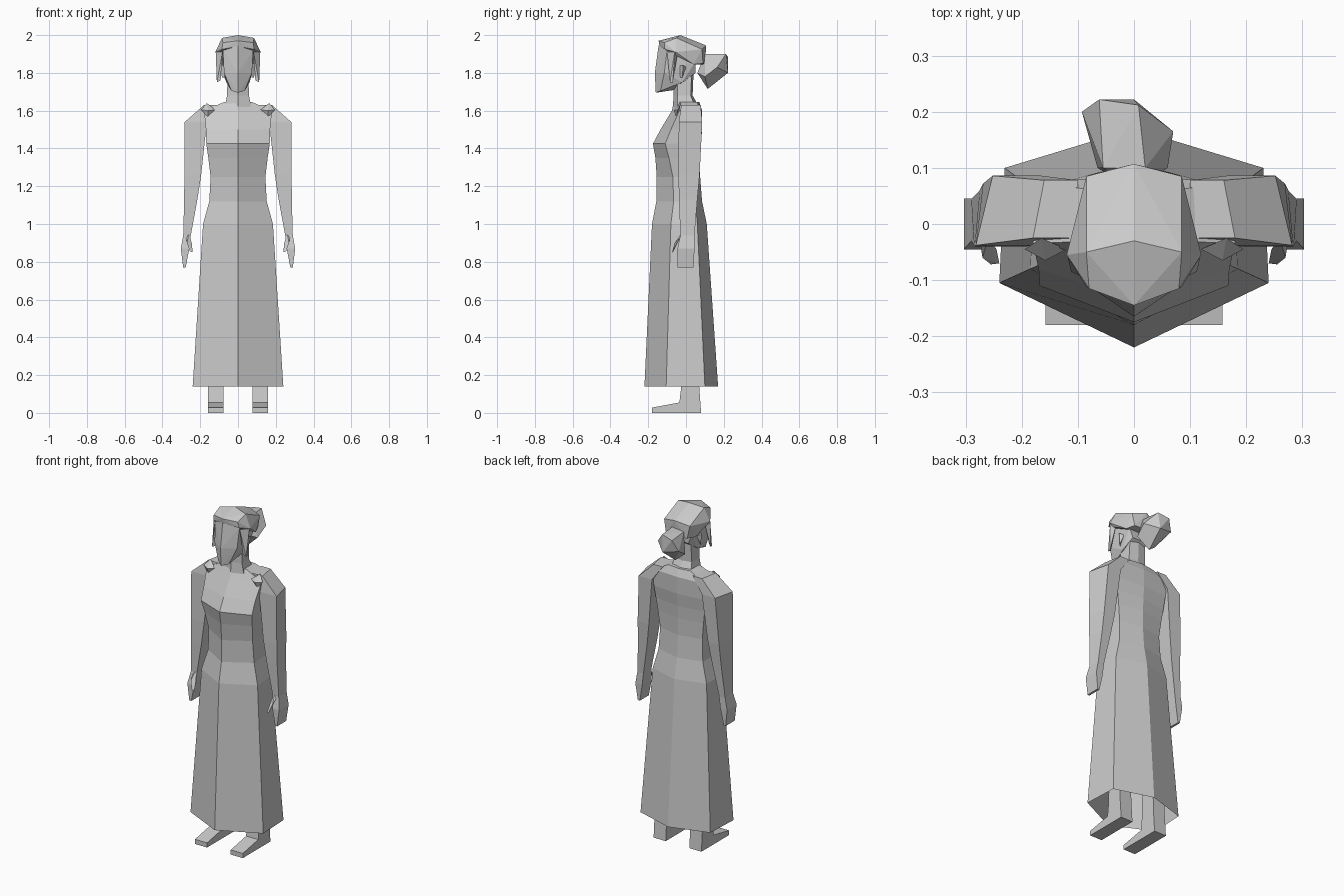
import bpy
import bmesh

default_cube = bpy.data.objects.get("Cube")
if default_cube:
    bpy.data.objects.remove(default_cube, do_unlink=True)

# One plain clay colour for the whole figure
clay = bpy.data.materials.new("light_grey_clay")
clay.use_nodes = True
clay.diffuse_color = (0.6, 0.6, 0.6, 1)
clay.node_tree.nodes["Principled BSDF"].inputs["Base Color"].default_value = clay.diffuse_color


def finish(name, bm, mirrored=False):
    """Turn a bmesh into a flat shaded object, optionally mirrored across x."""
    bmesh.ops.recalc_face_normals(bm, faces=bm.faces)
    mesh = bpy.data.meshes.new(name)
    bm.to_mesh(mesh)
    bm.free()
    mesh.materials.append(clay)
    obj = bpy.data.objects.new(name, mesh)
    bpy.context.scene.collection.objects.link(obj)
    if mirrored:
        modifier = obj.modifiers.new("mirror", "MIRROR")
        modifier.use_mirror_merge = False
    return obj


def loft(name, rings, mirrored=False, cap_start=True, cap_end=True):
    """Skin a list of closed cross-sections with equal point counts."""
    bm = bmesh.new()
    loops = [[bm.verts.new(point) for point in ring] for ring in rings]
    for lower, upper in zip(loops, loops[1:]):
        count = len(lower)
        for i in range(count):
            j = (i + 1) % count
            bm.faces.new((lower[i], lower[j], upper[j], upper[i]))
    if cap_start:
        bm.faces.new(loops[0])
    if cap_end:
        bm.faces.new(loops[-1])
    return finish(name, bm, mirrored)


def faceted(name, points, symmetric=False, mirrored=False):
    """Wrap points in a convex hull; symmetric adds their reflection first."""
    bm = bmesh.new()
    for x, y, z in points:
        bm.verts.new((x, y, z))
        if symmetric and x > 0:
            bm.verts.new((-x, y, z))
    hull = bmesh.ops.convex_hull(bm, input=bm.verts)
    unused = [v for v in hull["geom_interior"] if isinstance(v, bmesh.types.BMVert)]
    bmesh.ops.delete(bm, geom=unused, context="VERTS")
    bmesh.ops.dissolve_limit(bm, angle_limit=0.03, verts=bm.verts, edges=bm.edges)
    return finish(name, bm, mirrored)


def hexagon(z, half_width, front, side_front, side_back, back):
    """Six-sided section with a ridge at the front and the back."""
    w = half_width
    return [(0, front, z), (w, side_front, z), (w * 0.96, side_back, z),
            (0, back, z), (-w * 0.96, side_back, z), (-w, side_front, z)]


def arm_section(z, inner, outer, front, back, twist):
    """Four-sided section whose outer rear corner is pulled inward."""
    return [(inner, front, z), (outer, front, z),
            (outer - twist, back, z), (inner, back, z)]


# Long dress, open at the hem, rising into the chest and shoulders
dress_sections = [
    (.14, .24, -.22, -.105, .1, .17),
    (1, .185, -.18, -.08, .06, .11),
    (1.12, .152, -.157, -.065, .05, .085),
    (1.25, .145, -.155, -.07, .045, .075),
    (1.35, .157, -.162, -.09, .05, .075),
    (1.425, .168, -.175, -.11, .055, .08),
    (1.5, .17, -.135, -.08, .07, .085),
    (1.6, .18, -.075, -.035, .075, .085),
    (1.645, .075, -.065, -.03, .06, .07),
]
loft("dress_and_torso", [hexagon(*s) for s in dress_sections], cap_start=False)

# Neck
neck_sections = [
    (1.62, .07, -.07, -.045, .05, .07),
    (1.68, .058, -.065, -.045, .025, .035),
    (1.8, .055, -.07, -.045, .03, .04),
]
loft("neck", [hexagon(*s) for s in neck_sections])

# Arms running from the shoulder caps down to the flat hands
arm_sections = [
    (1.63, .1, .18, -.025, .078, .02),
    (1.54, .165, .282, -.038, .086, .03),
    (1.26, .195, .284, -.04, .072, .015),
    (1.13, .215, .285, -.037, .06, .01),
    (.94, .25, .29, -.03, .045, 0),
    (.87, .258, .303, -.045, .045, 0),
    (.77, .277, .29, -.045, .04, 0),
]
loft("arms", [arm_section(*s) for s in arm_sections], mirrored=True)

# Thumbs
faceted("thumbs", [
    (.26, -.025, .95), (.275, -.03, .93), (.245, -.045, .9),
    (.27, -.06, .9), (.24, -.07, .85), (.255, -.072, .855),
], mirrored=True)

# Legs and wedge feet cut from one side profile
foot_profile = [(.08, 0), (-.18, 0), (-.18, .028), (-.035, .055),
                (-.025, .14), (-.02, .5), (.065, .5), (.07, .14)]
leg_sides = [[(side, y, z) for y, z in foot_profile] for side in (.078, .158)]
loft("legs_and_feet", leg_sides, mirrored=True)

# Shoulder clasps
faceted("shoulder_clasps", [
    (.12, -.045, 1.605), (.195, -.045, 1.605), (.158, -.065, 1.6),
    (.16, -.05, 1.565), (.165, -.025, 1.64),
], mirrored=True)

# Head with a ridged face and tapering jaw
faceted("head", [
    (0, -.16, 1.695), (.035, -.135, 1.705), (0, -.165, 1.8),
    (.074, -.115, 1.8), (.08, -.1, 1.92), (0, -.145, 1.945),
    (.062, -.02, 1.75), (0, -.06, 1.71), (.075, .05, 1.86), (.05, .05, 1.8),
], symmetric=True)

# Ears
faceted("ears", [
    (.07, -.035, 1.84), (.092, -.015, 1.84), (.07, .0, 1.83),
    (.072, -.03, 1.775), (.085, -.02, 1.775),
], mirrored=True)

# Swept-back hair cap
faceted("hair", [
    (0, -.145, 1.97), (0, -.14, 1.94), (.08, -.115, 1.96), (.085, -.112, 1.925),
    (.085, -.05, 1.985), (0, -.03, 2), (.12, -.055, 1.91), (.105, -.05, 1.89),
    (.085, .085, 1.925), (0, .107, 1.945), (.09, .04, 1.845),
    (.07, .09, 1.85), (0, .1, 1.845),
], symmetric=True)

# Loose locks framing the face
faceted("side_locks", [
    (.082, -.1, 1.91), (.118, -.06, 1.91), (.09, -.045, 1.9),
    (.092, -.085, 1.76), (.112, -.07, 1.75), (.112, -.085, 1.75),
], mirrored=True)

# Lopsided bun at the back
faceted("hair_bun", [
    (-.062, .222, 1.885), (.008, .212, 1.9), (-.055, .1, 1.89), (.02, .1, 1.9),
    (-.093, .2, 1.82), (.07, .165, 1.83), (-.065, .1, 1.76), (.06, .1, 1.78),
    (0, .222, 1.8), (-.01, .115, 1.715), (0, .06, 1.8),
])
